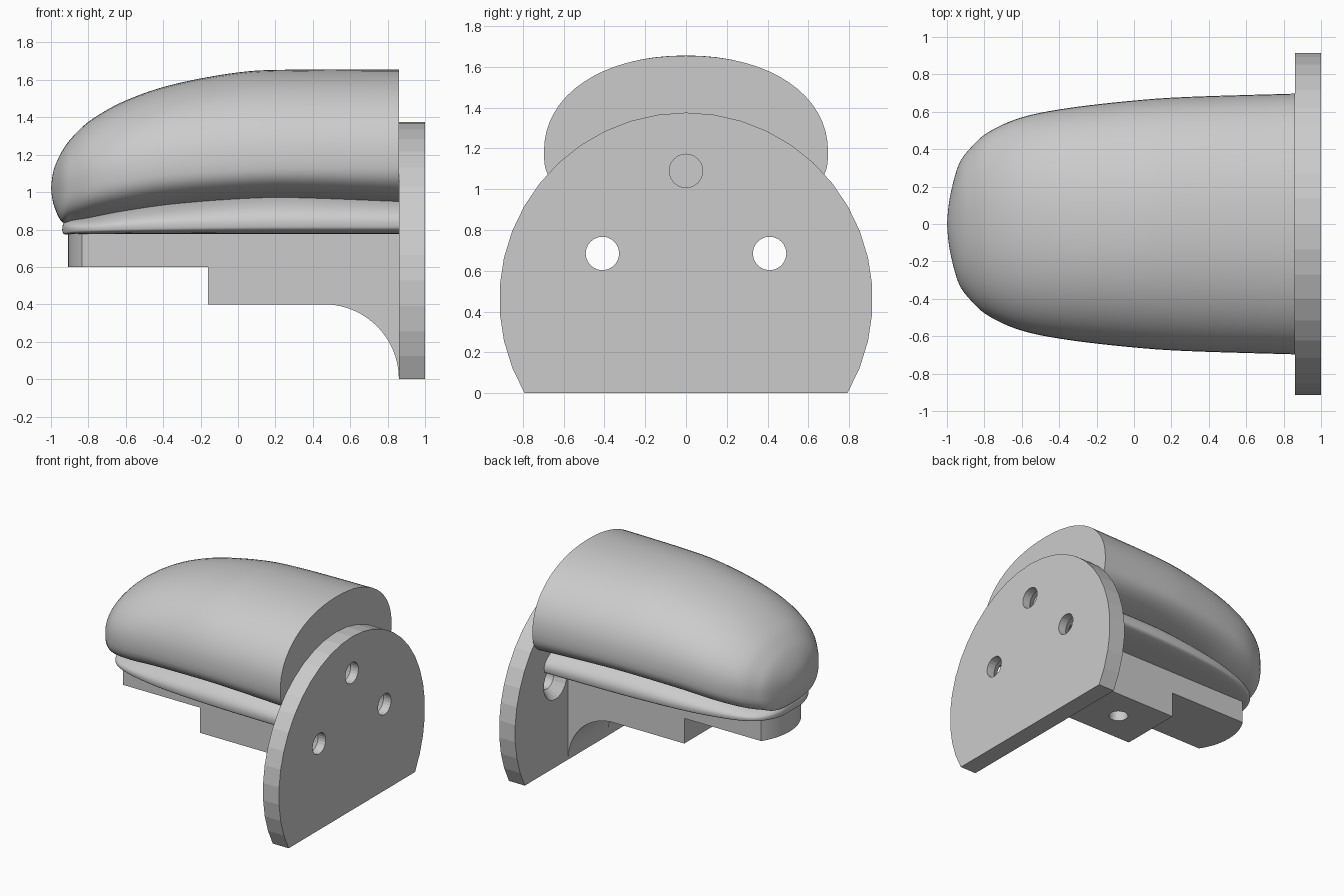
import bpy, bmesh, math
from mathutils import Vector

if "Cube" in bpy.data.objects:
    bpy.data.objects.remove(bpy.data.objects["Cube"])

grey = bpy.data.materials.new("plain_grey")
grey.use_nodes = True
grey.diffuse_color = (0.6, 0.6, 0.6, 1)
grey.node_tree.nodes["Principled BSDF"].inputs["Base Color"].default_value = (0.6, 0.6, 0.6, 1)

BACK = 0.86      # inner face of the wall plate
HALF = 0.25      # half width of the bracket


def finish(bm, name, smooth=None):
    bmesh.ops.remove_doubles(bm, verts=bm.verts, dist=0.0005)
    bmesh.ops.recalc_face_normals(bm, faces=bm.faces)
    mesh = bpy.data.meshes.new(name)
    bm.to_mesh(mesh)
    bm.free()
    obj = bpy.data.objects.new(name, mesh)
    bpy.context.collection.objects.link(obj)
    mesh.materials.append(grey)
    bpy.ops.object.select_all(action='DESELECT')
    obj.select_set(True)
    bpy.context.view_layer.objects.active = obj
    if smooth:
        bpy.ops.object.shade_smooth_by_angle(angle=math.radians(smooth))
    return obj


def prism(name, points, offset, smooth=None):
    """Extrude a closed outline by an offset."""
    bm = bmesh.new()
    face = bm.faces.new([bm.verts.new(p) for p in points])
    out = bmesh.ops.extrude_face_region(bm, geom=[face])
    verts = [g for g in out["geom"] if isinstance(g, bmesh.types.BMVert)]
    bmesh.ops.translate(bm, verts=verts, vec=offset)
    return finish(bm, name, smooth)


def arc(cx, cy, r, start, end, steps):
    angles = [math.radians(start + (end - start) * i / steps) for i in range(steps + 1)]
    return [(cx + r * math.cos(a), cy + r * math.sin(a)) for a in angles]


def spline(rows, steps):
    """Smooth interpolation through rows of station values."""
    rows = [Vector(r) for r in rows]
    out = []
    for i in range(len(rows) - 1):
        p0, p1 = rows[max(i - 1, 0)], rows[i]
        p2, p3 = rows[i + 1], rows[min(i + 2, len(rows) - 1)]
        for k in range(steps):
            t = k / steps
            out.append(p1 + 0.5 * t * ((p2 - p0) + t * ((2 * p0 - 5 * p1 + 4 * p2 - p3)
                       + t * (3 * (p1 - p2) + p3 - p0))))
    return out + [rows[-1]]


def shell(name, rows, upper, lower, sides=64):
    """Loft rounded sections; each row is x, half width, top, widest height, bottom."""
    bm = bmesh.new()
    rings = []
    for x, w, top, mid, low in spline(rows, 6):
        ring = []
        for k in range(sides):
            a = math.tau * k / sides
            c, s = math.cos(a), math.sin(a)
            n = upper if s >= 0 else lower
            y = math.copysign(abs(c) ** (2 / n), c) * max(w, 0)
            h = abs(s) ** (2 / n)
            z = mid + h * (top - mid if s >= 0 else low - mid)
            ring.append(bm.verts.new((x, y, z)))
        rings.append(ring)
    for a, b in zip(rings, rings[1:]):
        for k in range(sides):
            j = (k + 1) % sides
            bm.faces.new((a[k], a[j], b[j], b[k]))
    bm.faces.new(rings[-1])
    return finish(bm, name, 40)


def cut(obj, r1, r2, depth, centre, axis):
    """Subtract a round or conical hole."""
    turn = (0, math.pi / 2, 0) if axis == 'X' else (0, 0, 0)
    bpy.ops.mesh.primitive_cone_add(vertices=24, radius1=r1, radius2=r2, depth=depth,
                                    location=centre, rotation=turn)
    tool = bpy.context.object
    tool.name = "hole_cutter"
    tool.hide_render = True
    tool.data.materials.append(grey)
    bpy.context.view_layer.objects.active = obj
    mod = obj.modifiers.new("hole", 'BOOLEAN')
    mod.operation = 'DIFFERENCE'
    mod.solver = 'EXACT'
    mod.object = tool
    bpy.ops.object.modifier_apply(modifier=mod.name)
    bpy.data.objects.remove(tool)


# Domed upper shell
shell("upper_shell", [
    (-1.0, 0.0, 1.02, 1.02, 1.02),
    (-0.985, 0.14, 1.12, 1.02, 0.93),
    (-0.94, 0.31, 1.22, 1.03, 0.84),
    (-0.88, 0.40, 1.30, 1.05, 0.845),
    (-0.78, 0.49, 1.39, 1.08, 0.86),
    (-0.6, 0.57, 1.49, 1.11, 0.89),
    (-0.35, 0.62, 1.575, 1.14, 0.925),
    (0.0, 0.66, 1.64, 1.16, 0.95),
    (0.3, 0.68, 1.655, 1.17, 0.955),
    (BACK, 0.697, 1.655, 1.18, 0.93)], 2.15, 3.0)

# Thin rounded lip below the shell
shell("lower_lip", [
    (-0.94, 0.0, 0.80, 0.80, 0.80),
    (-0.93, 0.15, 0.84, 0.805, 0.775),
    (-0.88, 0.28, 0.86, 0.805, 0.775),
    (-0.78, 0.37, 0.88, 0.81, 0.775),
    (-0.6, 0.44, 0.93, 0.82, 0.775),
    (-0.3, 0.50, 0.98, 0.83, 0.775),
    (0.2, 0.54, 1.03, 0.84, 0.775),
    (BACK, 0.55, 1.01, 0.84, 0.775)], 2.0, 5.0)

# Wall plate: disc with a flat foot and three countersunk holes
plate_outline = arc(0, 0.46, 0.916, -30.1, 210.1, 28)
plate = prism("wall_plate", [(BACK, y, z) for y, z in plate_outline], (1 - BACK, 0, 0))
for y, z in ((-0.41, 0.685), (0.41, 0.685), (0, 1.09)):
    cut(plate, 0.082, 0.082, 0.5, (0.93, y, z), 'X')
    cut(plate, 0.15, 0.08, 0.08, (BACK + 0.035, y, z), 'X')

# Bracket block with a hollow curve down the plate
block_outline = ([(BACK, 0.8), (-0.16, 0.8), (-0.16, 0.4)]
                 + arc(0.46, 0, 0.4, 90, 0, 20))
block = prism("bracket_block", [(x, -HALF, z) for x, z in block_outline],
              (0, 2 * HALF, 0), 30)
cut(block, 0.07, 0.07, 0.5, (0.15, 0, 0.52), 'Z')

# Forward tongue with a bowed front
tongue_outline = ([(-0.16, HALF)] + arc(-0.456, 0, 0.454, 146.6, 213.4, 16)
                  + [(-0.16, -HALF)])
prism("bracket_tongue", [(x, y, 0.6) for x, y in tongue_outline], (0, 0, 0.2), 30)
